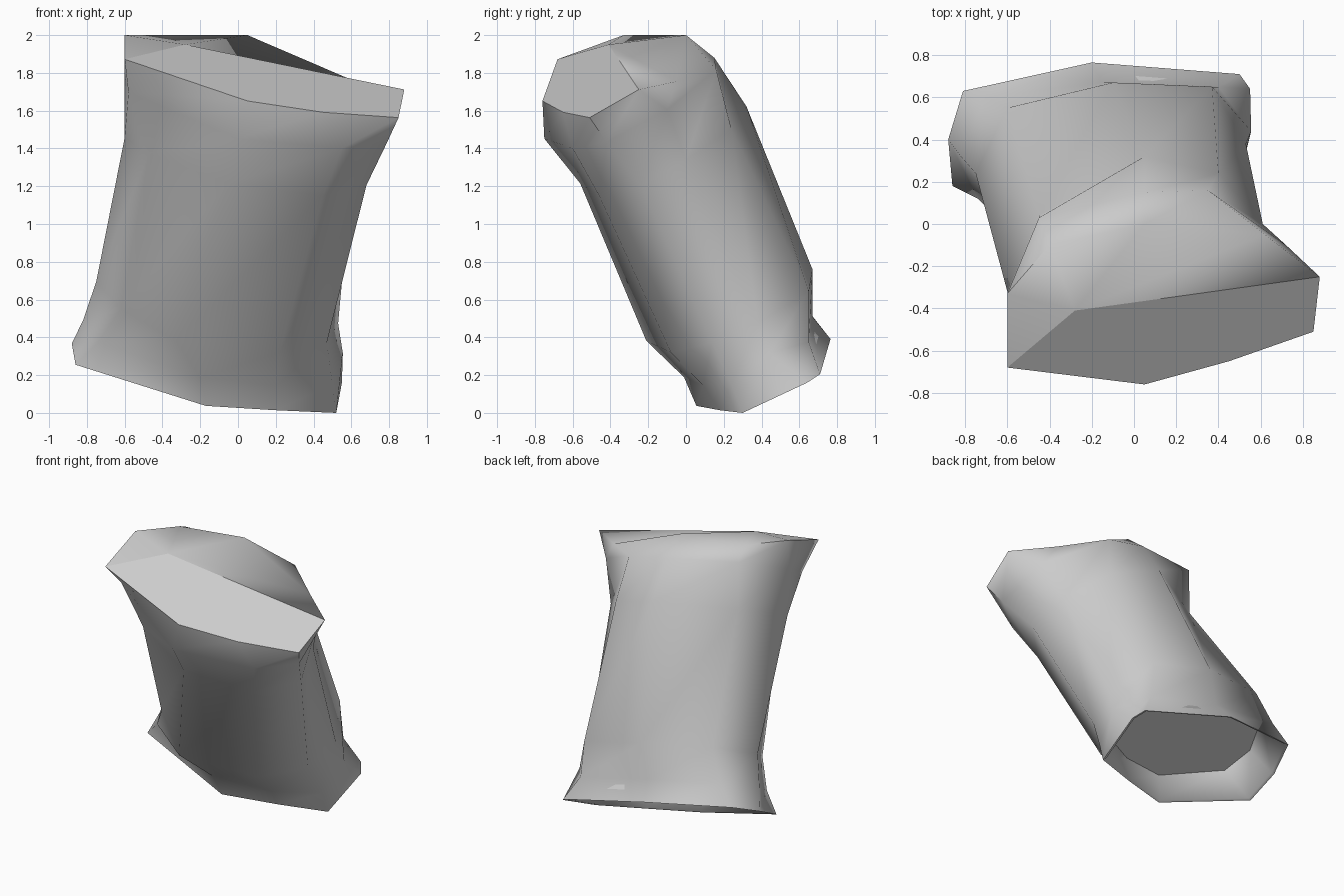
import bpy, bmesh, math

cube = bpy.data.objects.get("Cube")
if cube:
    bpy.data.objects.remove(cube, do_unlink=True)

grey = bpy.data.materials.new("plain grey")
grey.use_nodes = True
colour = (0.6, 0.6, 0.6, 1)
grey.diffuse_color = colour
grey.node_tree.nodes["Principled BSDF"].inputs["Base Color"].default_value = colour

# Slanted cross-sections: plane offset, then (x, y, optional offset change)
# running from the left of the front, around the front, side and back.
sections = [
    (-.025, [(-.86, .18), (-.17, .055), (.2, .18), (.52, .3), (.55, .64),
             (.5, .71), (-.2, .765), (-.81, .63), (-.88, .4)]),      # hem
    (.13, [(-.74, .12), (-.2, -.01), (.2, .09), (.5, .24), (.555, .44, .07),
           (.4, .65), (-.15, .67), (-.7, .6), (-.82, .32)]),         # flare
    (.36, [(-.62, 0), (-.33, -.21), (.22, -.08), (.47, .14), (.53, .38),
           (.37, .65), (-.1, .67), (-.6, .55), (-.75, .24)]),        # lower body
    (1.3, [(-.47, -.43), (-.05, -.56), (.45, -.46), (.68, -.24), (.61, 0),
           (.4, .24), (.05, .32), (-.45, .04), (-.6, -.32)]),        # upper body
    (1.6, [(-.58, -.52), (0, -.75), (.55, -.6), (.79, -.42), (.72, -.1),
           (.35, .16), (.05, .15), (-.45, .03), (-.6, -.33)]),       # shoulder
    (1.79, [(-.6, -.68, .03), (.05, -.76), (.45, -.65, -.02), (.85, -.51, -.025),
            (.88, -.25), (.62, -.05, -.1), (.05, 0), (-.4, -.1, -.03),
            (-.6, -.33)]),                                           # top rim
]


def place(offset, x, y, change=0):
    """Put a point on the slanted plane with the given offset."""
    z = (offset + change - .2 * x + .43 * y) / .88
    return x, y, min(max(z, 0), 2)


def shrink(points, factor):
    """Pull a section in towards its middle."""
    cx, cy = (sum(p[k] for p in points) / len(points) for k in (0, 1))
    return [(cx + (p[0] - cx) * factor, cy + (p[1] - cy) * factor) for p in points]


# Recessed bottom and the inside of the hem come before the outer wall
hem, flare = sections[0][1], sections[1][1]
inside = [(.18, shrink(flare, .88)), (-.02, shrink(hem, .97))]

bm = bmesh.new()
rings = [[bm.verts.new(place(offset, *p)) for p in points]
         for offset, points in inside + sections]

# Walls
for low, high in zip(rings, rings[1:]):
    for i in range(len(low)):
        j = (i + 1) % len(low)
        bm.faces.new((low[i], low[j], high[j], high[i]))

# Closed top: one flat panel in front, a shallow fan behind
rim = rings[-1]
peak = bm.verts.new((-.28, -.41, 1.95))
panel = bm.faces.new(rim[:5] + [peak])
back = rim[4:] + rim[:1]
for a, b in zip(back, back[1:]):
    bm.faces.new((a, b, peak))

# Recessed bottom panel
base = bm.faces.new(rings[0][::-1])

for face in bm.faces:
    face.smooth = True
for edge in list(panel.edges) + list(base.edges):
    edge.smooth = False
bm.normal_update()
for edge in bm.edges:
    if edge.is_manifold and edge.calc_face_angle() > math.radians(75):
        edge.smooth = False

mesh = bpy.data.meshes.new("sleeve")
bm.to_mesh(mesh)
bm.free()
mesh.materials.append(grey)
sleeve = bpy.data.objects.new("sleeve", mesh)
bpy.context.scene.collection.objects.link(sleeve)
